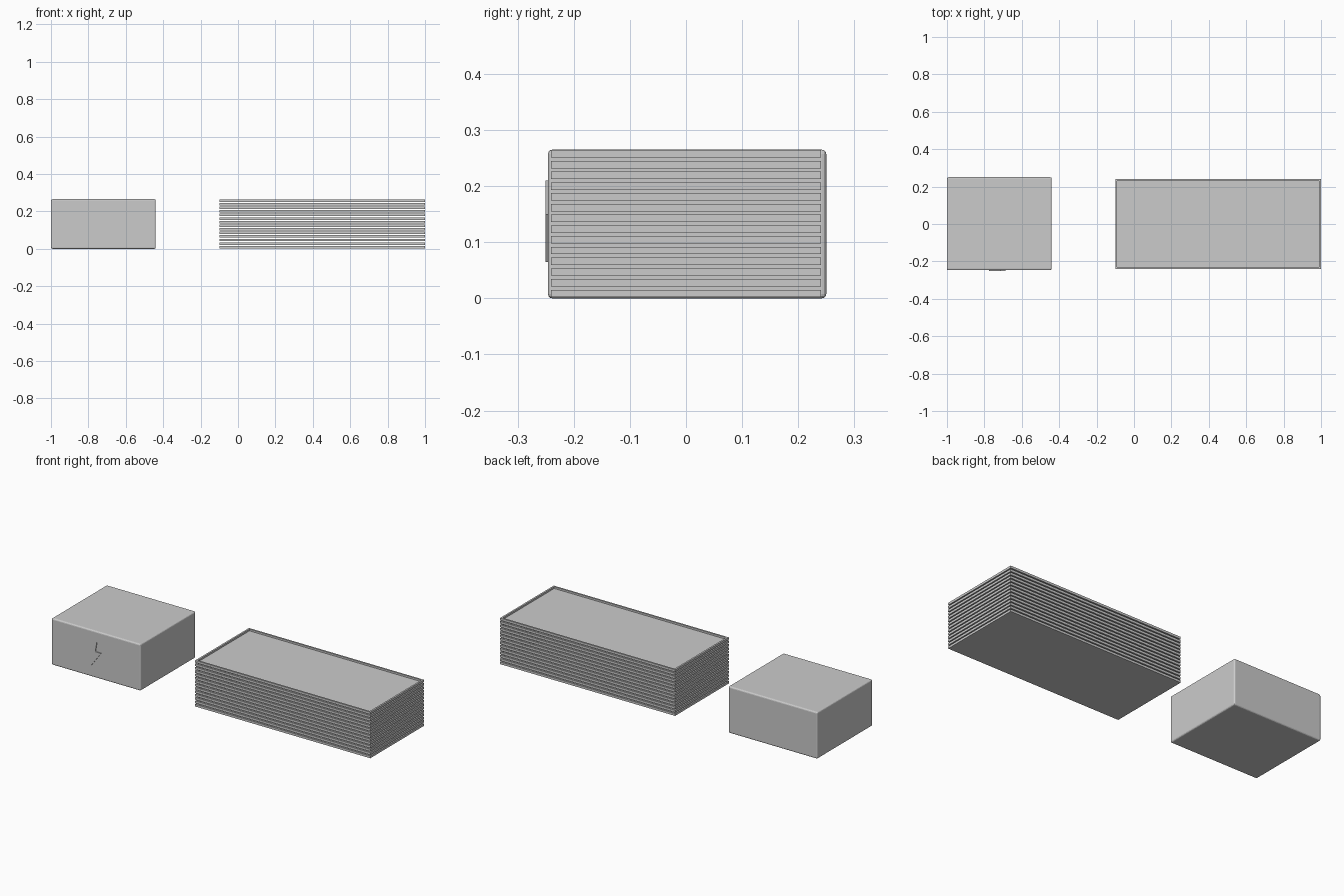
import bpy, bmesh

if "Cube" in bpy.data.objects:
    bpy.data.objects.remove(bpy.data.objects["Cube"])


def finish(name, bm):
    bmesh.ops.recalc_face_normals(bm, faces=bm.faces)
    me = bpy.data.meshes.new(name)
    bm.to_mesh(me)
    bm.free()
    ob = bpy.data.objects.new(name, me)
    bpy.context.collection.objects.link(ob)
    return ob


def add_box(bm, lo, hi):
    verts = bmesh.ops.create_cube(bm, size=1)["verts"]
    for v in verts:
        v.co = [(lo[i] + hi[i]) / 2 + v.co[i] * (hi[i] - lo[i]) for i in range(3)]


def box(name, lo, hi):
    bm = bmesh.new()
    add_box(bm, lo, hi)
    return finish(name, bm)


def ring(name, x0, x1, y0, y1, z0, z1, w):
    # Rectangular frame built from an outer and an inner loop
    bm = bmesh.new()

    def loop(d, z):
        return [bm.verts.new((x, y, z)) for x, y in
                ((x0 + d, y0 + d), (x1 - d, y0 + d), (x1 - d, y1 - d), (x0 + d, y1 - d))]

    loops = [loop(0, z0), loop(0, z1), loop(w, z1), loop(w, z0)]
    for k in range(4):
        a, b = loops[k], loops[(k + 1) % 4]
        for i in range(4):
            j = (i + 1) % 4
            bm.faces.new((a[i], a[j], b[j], b[i]))
    return finish(name, bm)


def bevel(ob, width, segments):
    m = ob.modifiers.new("edge_round", "BEVEL")
    m.width = width
    m.segments = segments


# Battery case
case = box("battery_case", (-1, -0.246, 0), (-0.44, 0.25, 0.265))
bevel(case, 0.008, 3)

# Raised lightning bolt on the front of the case
bm = bmesh.new()
pts = [(-0.712, 0.21), (-0.775, 0.128), (-0.738, 0.128), (-0.748, 0.065),
       (-0.686, 0.15), (-0.722, 0.15)]
face = bm.faces.new([bm.verts.new((x, -0.25, z)) for x, z in pts])
out = bmesh.ops.extrude_face_region(bm, geom=[face])
for v in out["geom"]:
    if isinstance(v, bmesh.types.BMVert):
        v.co.y = -0.24
bolt = finish("bolt_emblem", bm)

# Stack of open frames
X0, X1, Y, W = -0.1, 1.0, 0.241, 0.01
count, pitch, thick, base = 14, 0.01915, 0.013, 0.002
for i in range(count):
    z = base + i * pitch
    ring(f"panel_frame_{i + 1}", X0, X1, -Y, Y, z, z + thick, W)

# Closing sheets: recessed at the top, flush underneath
top = base + (count - 1) * pitch
box("top_sheet", (X0 + W, -Y + W, top), (X1 - W, Y - W, top + 0.003))
box("bottom_sheet", (X0 + W, -Y + W, base), (X1 - W, Y - W, base + 0.003))
